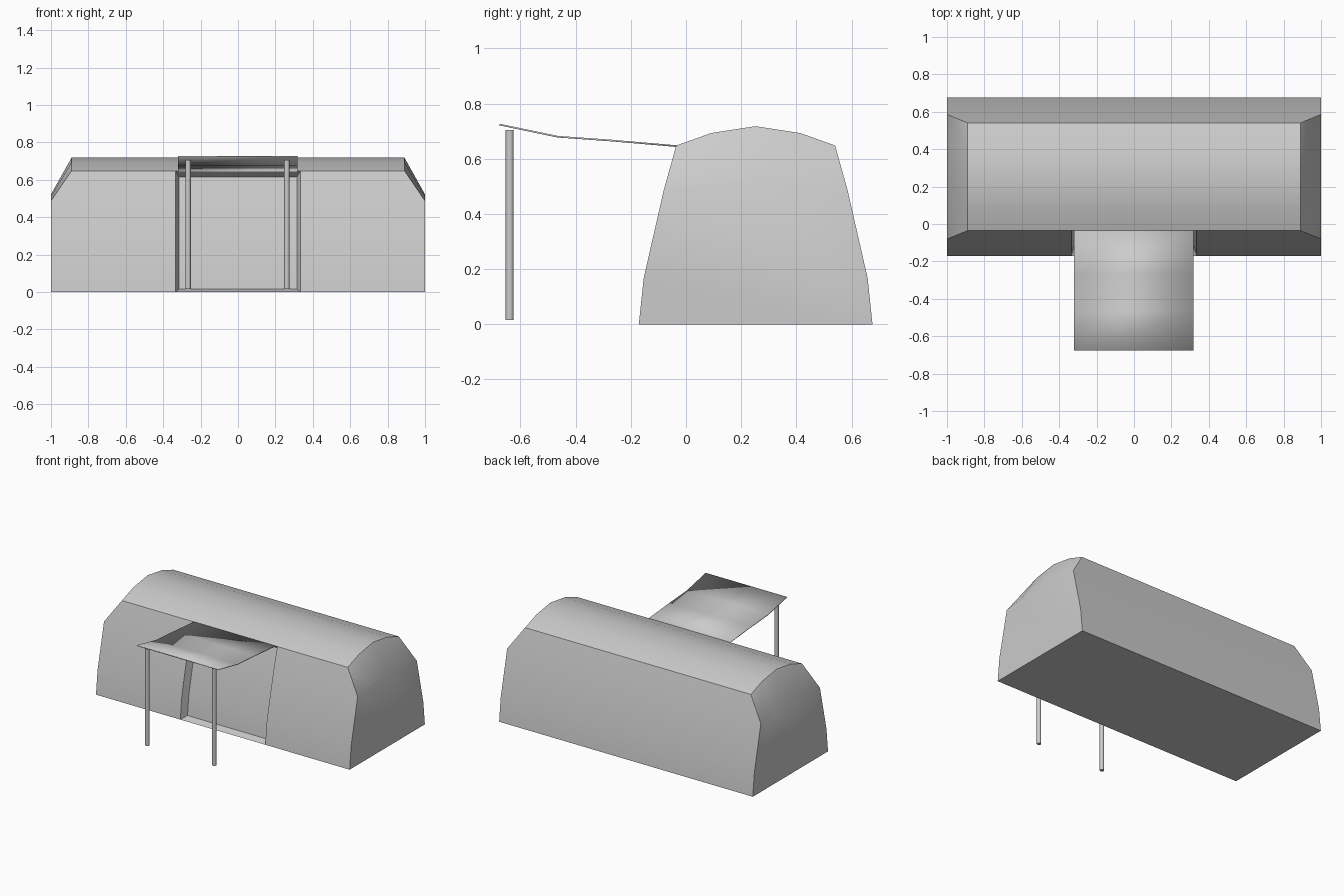
import bpy, bmesh

if "Cube" in bpy.data.objects:
    bpy.data.objects.remove(bpy.data.objects["Cube"])


def finish(name, bm):
    me = bpy.data.meshes.new(name)
    bm.to_mesh(me)
    bm.free()
    ob = bpy.data.objects.new(name, me)
    bpy.context.collection.objects.link(ob)
    bpy.ops.object.select_all(action='DESELECT')
    ob.select_set(True)
    bpy.context.view_layer.objects.active = ob
    bpy.ops.object.shade_smooth_by_angle(angle=0.65)
    return ob


# Shelter body: half profile (half width, height, end position)
CY, DOOR = 0.2525, 0.335
half = [(0.4235, 0, 1), (0.406, 0.167, 1), (0.333, 0.487, 1),
        (0.288, 0.648, 0.89), (0.162, 0.693, 0.89)]
profile = ([(-w, z, x) for w, z, x in half] + [(0, 0.718, 0.89)]
           + [(w, z, x) for w, z, x in reversed(half)])

bm = bmesh.new()
rows = [[bm.verts.new((x, CY + y, z)) for x in (-ex, -DOOR, DOOR, ex)]
        for y, z, ex in profile]
door_faces = []
for i, (a, b) in enumerate(zip(rows, rows[1:])):
    for j in range(3):
        f = bm.faces.new((a[j], a[j + 1], b[j + 1], b[j]))
        if j == 1 and i < 3:
            door_faces.append(f)

# Floor
for j in range(3):
    bm.faces.new((rows[0][j], rows[-1][j], rows[-1][j + 1], rows[0][j + 1]))

# Sloped hip and upright wall at each end
for side, col in ((-1, 0), (1, 3)):
    upper = [r[col] for r in rows[3:8]]
    lower = ([rows[2][col]]
             + [bm.verts.new((side, CY + y * 0.333 / 0.288, 0.487 + (z - 0.648) * 0.5))
                for y, z, _ in profile[4:7]]
             + [rows[8][col]])
    for k in range(4):
        bm.faces.new((upper[k], upper[k + 1], lower[k + 1], lower[k]))
    bm.faces.new([rows[0][col], rows[1][col]] + lower + [rows[9][col], rows[10][col]])
bmesh.ops.recalc_face_normals(bm, faces=bm.faces)

# Recessed doorway
bmesh.ops.inset_region(bm, faces=door_faces, thickness=0.02, depth=-0.05,
                       use_even_offset=True, use_boundary=True)
finish("shelter_body", bm)

# Awning over the doorway
bm = bmesh.new()
path = [(-0.676, 0.727), (-0.465, 0.683), (-0.27, 0.669), (-0.035, 0.649)]
strip = [[bm.verts.new((x, y, z)) for x in (-0.322, 0.318)] for y, z in path]
for a, b in zip(strip, strip[1:]):
    bm.faces.new((a[0], a[1], b[1], b[0]))
awning = finish("awning", bm)
solid = awning.modifiers.new("thickness", 'SOLIDIFY')
solid.thickness = 0.006

# Awning poles
for name, x in (("left_pole", -0.267), ("right_pole", 0.261)):
    bpy.ops.mesh.primitive_cylinder_add(vertices=12, radius=0.0145, depth=0.69,
                                        location=(x, -0.639, 0.36))
    bpy.context.object.name = name
    bpy.ops.object.shade_smooth_by_angle(angle=0.65)
